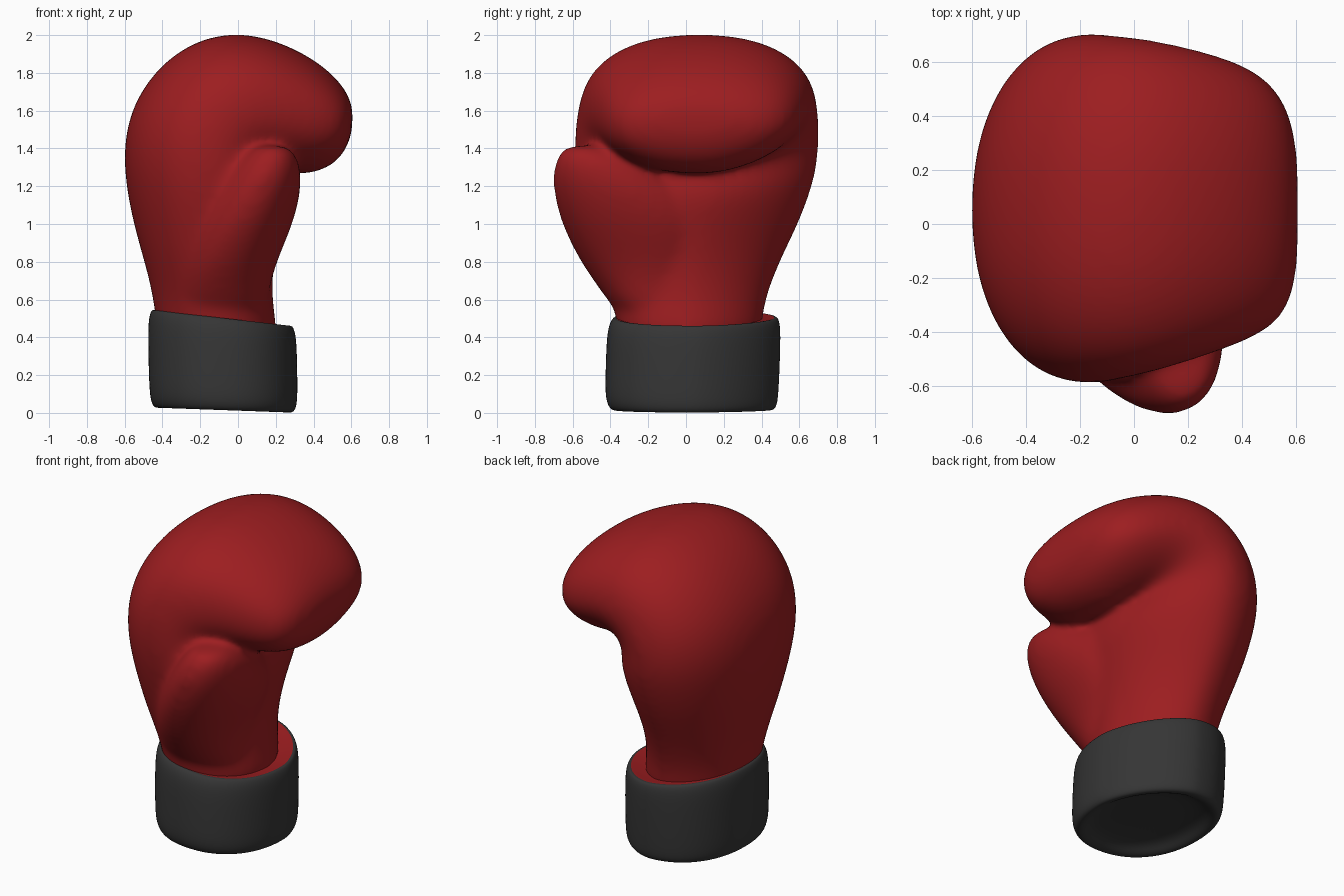
import bpy, bmesh, math
from mathutils import Vector

if "Cube" in bpy.data.objects:
    bpy.data.objects.remove(bpy.data.objects["Cube"])


def material(name, rgb):
    m = bpy.data.materials.new(name)
    m.diffuse_color = (*rgb, 1)
    m.use_nodes = True
    m.node_tree.nodes["Principled BSDF"].inputs["Base Color"].default_value = m.diffuse_color
    return m


red = material("red leather", (0.335, 0.0125, 0.0145))
grey = material("dark grey", (0.036, 0.036, 0.036))


def spow(v, e):
    return math.copysign(abs(v) ** e, v)


def loft(bm, rings, n=28, cut=0.0):
    """Skin superellipse rings (centre, half axis u, half axis v, power), capped at both ends.
    cut flattens the corner between +u and +v."""
    loops = []
    for c, u, v, p in rings:
        loop = []
        for i in range(n):
            a = 2 * math.pi * i / n
            e = 2 / (p - cut if 0 < i < n / 4 else p)
            loop.append(bm.verts.new(c + u * spow(math.cos(a), e) + v * spow(math.sin(a), e)))
        loops.append(loop)
    for a, b in zip(loops, loops[1:]):
        for i in range(n):
            j = (i + 1) % n
            bm.faces.new((a[i], a[j], b[j], b[i]))
    for loop, (c, *_), flip in ((loops[0], rings[0], True), (loops[-1], rings[-1], False)):
        mid = bm.verts.new(c)
        for i in range(n):
            j = (i + 1) % n
            bm.faces.new((loop[j], loop[i], mid) if flip else (loop[i], loop[j], mid))


def finish(name, bm, mats):
    bmesh.ops.recalc_face_normals(bm, faces=bm.faces)
    me = bpy.data.meshes.new(name)
    bm.to_mesh(me)
    bm.free()
    for m in mats:
        me.materials.append(m)
    me.polygons.foreach_set("use_smooth", [True] * len(me.polygons))
    ob = bpy.data.objects.new(name, me)
    bpy.context.collection.objects.link(ob)
    return ob


# Glove hand: knuckle side (x, z), palm side (x, z), y range, roundness; curls to the finger tips
hand = [
    (-0.43, 0.40, 0.22, 0.36, -0.37, 0.41, 2.1),
    (-0.44, 0.53, 0.20, 0.50, -0.37, 0.405, 2.1),
    (-0.465, 0.68, 0.18, 0.65, -0.42, 0.445, 2.1),
    (-0.51, 0.84, 0.195, 0.82, -0.48, 0.515, 2.1),
    (-0.56, 1.02, 0.23, 0.98, -0.53, 0.60, 2.1),
    (-0.595, 1.20, 0.26, 1.11, -0.57, 0.66, 2.15),
    (-0.612, 1.40, 0.26, 1.20, -0.59, 0.70, 2.2),
    (-0.565, 1.64, 0.23, 1.265, -0.595, 0.71, 2.2),
    (-0.395, 1.875, 0.22, 1.285, -0.58, 0.705, 2.25),
    (-0.15, 2.01, 0.24, 1.28, -0.555, 0.69, 2.25),
    (0.10, 2.01, 0.28, 1.265, -0.515, 0.66, 2.25),
    (0.33, 1.92, 0.35, 1.26, -0.465, 0.62, 2.25),
    (0.49, 1.81, 0.46, 1.285, -0.41, 0.56, 2.25),
    (0.585, 1.695, 0.55, 1.35, -0.33, 0.45, 2.25),
    (0.61, 1.60, 0.60, 1.46, -0.18, 0.28, 2.2),
]
rings = []
for x0, z0, x1, z1, y0, y1, p in hand:
    a, b = Vector((x0, 0, z0)), Vector((x1, 0, z1))
    rings.append(((a + b) / 2 + Vector((0, (y0 + y1) / 2, 0)), (b - a) / 2,
                  Vector((0, (y1 - y0) / 2, 0)), p))
bm = bmesh.new()
loft(bm, rings, cut=0.45)

# Thumb: z, x range, y range
thumb = [
    (0.50, -0.36, 0.15, -0.35, 0.05),
    (0.65, -0.36, 0.165, -0.455, 0.12),
    (0.80, -0.33, 0.205, -0.565, 0.20),
    (1.00, -0.25, 0.295, -0.665, 0.20),
    (1.18, -0.13, 0.338, -0.71, 0.05),
    (1.30, -0.03, 0.335, -0.705, -0.16),
    (1.38, 0.05, 0.305, -0.675, -0.34),
    (1.415, 0.11, 0.25, -0.625, -0.46),
]
loft(bm, [(Vector(((x0 + x1) / 2, (y0 + y1) / 2, z)), Vector(((x1 - x0) / 2, 0, 0)),
           Vector((0, (y1 - y0) / 2, 0)), 2.1) for z, x0, x1, y0, y1 in thumb], cut=0.3)
glove = finish("glove_hand", bm, [red])
glove.modifiers.new("round", 'SUBSURF').levels = 2
glove.modifiers["round"].render_levels = 2
fuse = glove.modifiers.new("fuse thumb", 'REMESH')
fuse.mode = 'VOXEL'
fuse.voxel_size = 0.02
fuse.use_smooth_shade = True
blend = glove.modifiers.new("blend", 'SMOOTH')
blend.factor = 0.5
blend.iterations = 26

# Cuff: slightly hollow underside, rounded wall, red ledge on top; z, scale, y shift
P = 2.2
cuff = [
    (0.06, 0.45, 0.0), (0.05, 0.72, 0.0), (0.015, 0.82, 0.0), (0.005, 0.91, 0.0),
    (0.025, 0.965, 0.0), (0.08, 0.995, -0.005), (0.22, 1.0, 0.0), (0.38, 1.0, 0.005),
    (0.46, 0.985, 0.01), (0.495, 0.95, 0.015), (0.50, 0.92, 0.015),
    (0.49, 0.82, 0.01), (0.48, 0.60, 0.0),
]
bm = bmesh.new()
loft(bm, [(Vector((-0.075 - 0.01 * z / 0.5, 0.035 + dy, z + 0.005)),
           Vector((0.395 * s, 0, -0.012 - 0.03 * z / 0.5)),
           Vector((0, 0.462 * s, 0)), P) for z, s, dy in cuff], 40, cut=0.5)
# Every band of 40 faces past the rim, plus the top cap, is red
bm.faces.ensure_lookup_table()
for k, f in enumerate(bm.faces):
    band = k // 40
    f.material_index = 1 if band in (10, 11, 13) else 0
ob = finish("wrist_cuff", bm, [grey, red])
sub = ob.modifiers.new("round", 'SUBSURF')
sub.levels = sub.render_levels = 2
